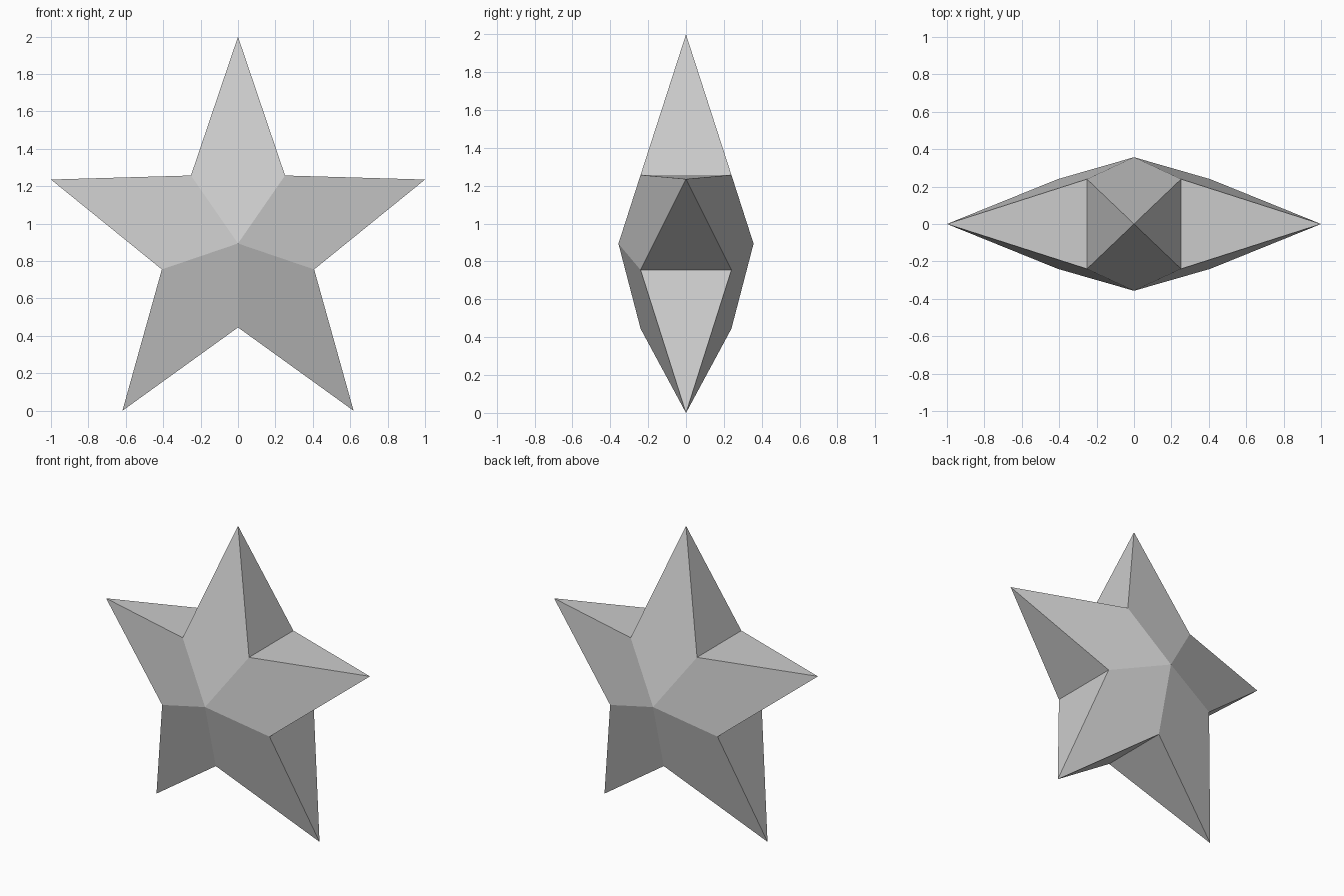
import bpy, bmesh, math

if "Cube" in bpy.data.objects:
    bpy.data.objects.remove(bpy.data.objects["Cube"])

# Star proportions: radii in x and z, half depths at centre and notches
CENTRE_Z = 0.894
OUTER = (1.0515, 1.1056)
INNER = (0.428, 0.449)
CENTRE_Y, NOTCH_Y = 0.357, 0.24

grey = bpy.data.materials.new("light grey")
grey.diffuse_color = (0.6, 0.6, 0.6, 1)
grey.use_nodes = True
grey.node_tree.nodes["Principled BSDF"].inputs["Base Color"].default_value = grey.diffuse_color

bm = bmesh.new()


def point(radius, step, y):
    a = math.radians(90 + 36 * step)
    return bm.verts.new((radius[0] * math.cos(a), y, CENTRE_Z + radius[1] * math.sin(a)))


# Sharp tips on the mid plane, paired notch points and a raised centre front and back
tips = [point(OUTER, 2 * i, 0) for i in range(5)]
sides = [-1, 1]
notch = {s: [point(INNER, 2 * i + 1, s * NOTCH_Y) for i in range(5)] for s in sides}
hub = {s: bm.verts.new((0, s * CENTRE_Y, CENTRE_Z)) for s in sides}

for i in range(5):
    # Flat kite of each arm, front and back
    for s in sides:
        bm.faces.new((hub[s], notch[s][i - 1], tips[i], notch[s][i]))
    # Triangular flanks of each arm
    for n in (i - 1, i):
        bm.faces.new((tips[i], notch[-1][n], notch[1][n]))

bmesh.ops.recalc_face_normals(bm, faces=bm.faces)
mesh = bpy.data.meshes.new("star")
bm.to_mesh(mesh)
bm.free()
mesh.materials.append(grey)
star = bpy.data.objects.new("star", mesh)
bpy.context.collection.objects.link(star)
